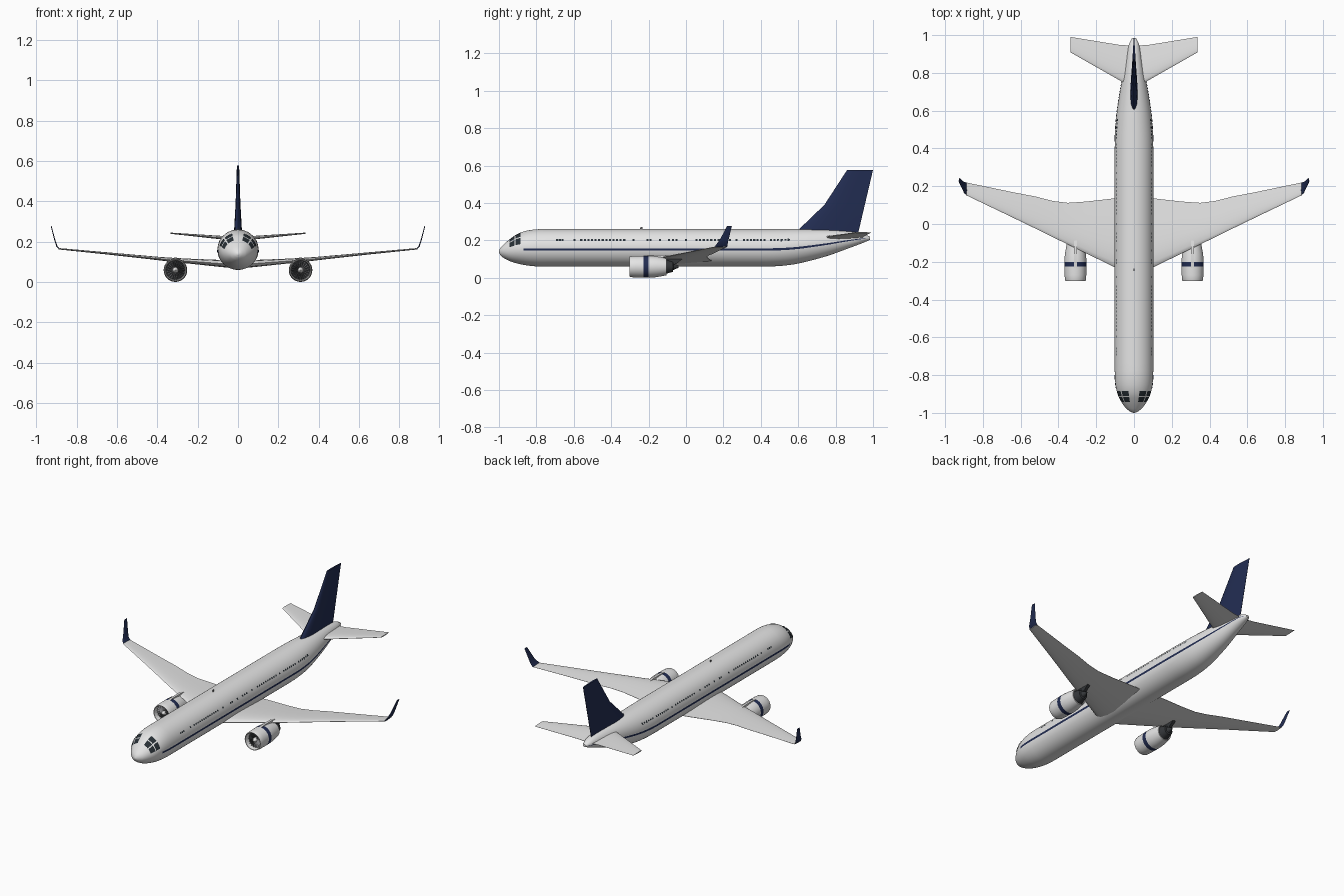
import bpy, bmesh, math
from mathutils import Vector

if "Cube" in bpy.data.objects:
    bpy.data.objects.remove(bpy.data.objects["Cube"])


def material(name, rgb):
    m = bpy.data.materials.new(name)
    m.use_nodes = True
    m.diffuse_color = (*rgb, 1)
    m.node_tree.nodes["Principled BSDF"].inputs["Base Color"].default_value = (*rgb, 1)
    return m


WHITE = material("white paint", (0.78, 0.78, 0.78))
NAVY = material("navy paint", (0.016, 0.026, 0.085))
GLASS = material("dark glass", (0.02, 0.028, 0.035))
DARK = material("dark metal", (0.035, 0.038, 0.042))
GREY = material("grey metal", (0.2, 0.2, 0.21))
parts = []


def finish(name, bm, mats, mirror=False, rule=None):
    """Turn a bmesh into a named object, optionally mirrored left to right."""
    bmesh.ops.recalc_face_normals(bm, faces=bm.faces)
    if rule:
        for f in bm.faces:
            f.material_index = rule(f.calc_center_median())
    mesh = bpy.data.meshes.new(name)
    bm.to_mesh(mesh)
    bm.free()
    for m in mats:
        mesh.materials.append(m)
    ob = bpy.data.objects.new(name, mesh)
    bpy.context.collection.objects.link(ob)
    if mirror:
        mod = ob.modifiers.new("mirror", "MIRROR")
        mod.use_mirror_merge = False
    parts.append(ob)
    return ob


def bridge(bm, rings, caps=True):
    """Skin a list of closed rings of points."""
    loops = [[bm.verts.new(p) for p in ring] for ring in rings]
    n = len(loops[0])
    for a, b in zip(loops, loops[1:]):
        for i in range(n):
            j = (i + 1) % n
            bm.faces.new((a[i], a[j], b[j], b[i]))
    if caps:
        bm.faces.new(loops[0])
        bm.faces.new(loops[-1])


# Fuselage stations: y, top z, bottom z, half width
STATIONS = [
    (-1.0, .143, .135, .004), (-.993, .158, .122, .02), (-.975, .178, .106, .043),
    (-.94, .208, .088, .068), (-.9, .235, .076, .087), (-.85, .252, .066, .098),
    (-.78, .26, .06, .102), (-.6, .26, .06, .102), (.4, .26, .06, .102),
    (.5, .26, .063, .099), (.6, .26, .076, .09), (.75, .257, .115, .066),
    (.87, .248, .158, .043), (.95, .235, .188, .027), (.985, .218, .204, .01)]


def body(y):
    """Smoothly interpolated centre height, half height and half width."""
    s = STATIONS
    k = max(i for i in range(len(s) - 1) if s[i][0] <= y or i == 0)

    def slope(i, c):
        a, b = s[max(i - 1, 0)], s[min(i + 1, len(s) - 1)]
        return (b[c] - a[c]) / (b[0] - a[0])
    h = s[k + 1][0] - s[k][0]
    t = (y - s[k][0]) / h
    top, bottom, half = [
        (1 + 2 * t) * (1 - t) ** 2 * s[k][c] + t * (1 - t) ** 2 * h * slope(k, c)
        + t * t * (3 - 2 * t) * s[k + 1][c] + t * t * (t - 1) * h * slope(k + 1, c)
        if k not in (6, 7) else s[k][c] for c in (1, 2, 3)]
    return (top + bottom) / 2, (top - bottom) / 2, half


def skin(y, angle, lift=0.0):
    zc, rz, rx = body(y)
    return Vector(((rx + lift) * math.cos(angle), y, zc + (rz + lift) * math.sin(angle)))


ys = [a[0] + (b[0] - a[0]) * i / 4 for a, b in zip(STATIONS, STATIONS[1:]) for i in range(4)]
ys.append(STATIONS[-1][0])
bm = bmesh.new()
bridge(bm, [[skin(y, math.tau * i / 48) for i in range(48)] for y in ys])
finish("fuselage", bm, [WHITE])


def patches(name, mat, boxes, lift, ny):
    """Thin painted plates that follow the fuselage: y range and angle range."""
    bm = bmesh.new()
    for y0, y1, a0, a1 in boxes:
        grid = [[bm.verts.new(skin(y0 + (y1 - y0) * i / ny,
                                   math.radians(a0 + (a1 - a0) * j / 3), lift))
                 for j in range(4)] for i in range(ny + 1)]
        for p, q in zip(grid, grid[1:]):
            for j in range(3):
                bm.faces.new((p[j], p[j + 1], q[j + 1], q[j]))
    finish(name, bm, [mat], mirror=True)


patches("side_stripe", NAVY, [(-.87, .975, -8.5, -1.5)], .0015, 120)
panes = [(y, y + .027, a, a + 26) for y in (-.943, -.911) for a in (15, 46)]
patches("cockpit_windows", GLASS, panes, .0025, 5)

# Cabin windows: first y, last y of each row
ROWS = [(-.69, -.66), (-.595, -.595), (-.56, -.33), (-.28, -.28), (-.205, -.19),
        (-.14, -.14), (-.09, -.05), (0, 0), (.055, .235), (.27, .27), (.31, .42), (.455, .55)]
boxes = []
for first, last in ROWS:
    count = round((last - first) / .019) + 1
    for i in range(count):
        y = first + (last - first) * i / max(count - 1, 1)
        boxes.append((y - .0055, y + .0055, 21.5, 27))
patches("cabin_windows", GLASS, boxes, .0015, 1)
patches("rear_doors", GLASS, [(y - .004, y + .004, 19, 28) for y in (.51, .548)], .0012, 1)

# Flying surfaces: half-thickness along the chord
UPPER = [(0, 0), (.02, .2), (.08, .37), (.2, .48), (.35, .5), (.6, .36), (.8, .2), (1, .03)]
FOIL = UPPER + [(t, -h) for t, h in reversed(UPPER[1:])]


def surface(name, mat, sections, normal, mirror=True):
    """Loft an aerofoil; a section is x, z, leading y, trailing y, thickness."""
    bm = bmesh.new()
    n = Vector(normal).normalized()
    bridge(bm, [[Vector((x, le + (te - le) * t, z)) + n * th * h for t, h in FOIL]
                for x, z, le, te, th in sections])
    finish(name, bm, [mat], mirror)


surface("wing", WHITE, [
    (.0, .085, -.28, .14, .038), (.1, .093, -.23, .136, .034), (.25, .104, -.157, .119, .024),
    (.35, .112, -.108, .112, .019), (.43, .12, -.07, .122, .016), (.52, .129, -.025, .145, .014),
    (.65, .142, .038, .17, .011), (.89, .165, .153, .22, .007)], (0, 0, 1))
surface("winglet", NAVY, [
    (.886, .164, .151, .22, .007), (.898, .178, .162, .222, .006),
    (.907, .205, .182, .228, .005), (.926, .277, .22, .245, .004)], (1, 0, -.3))
surface("tailplane", WHITE, [
    (.0, .214, .72, .945, .02), (.07, .219, .757, .947, .018),
    (.335, .242, .908, .99, .006)], (0, 0, 1))
surface("tail_fin", NAVY, [
    (0, .235, .585, .918, .04), (0, .262, .607, .926, .038),
    (0, .39, .74, .956, .024), (0, .577, .862, 1.0, .011)], (1, 0, 0), False)
surface("roof_antenna", GREY, [
    (0, .255, -.25, -.232, .006), (0, .271, -.243, -.233, .004)], (1, 0, 0), False)

# Engines
EX, EZ = .31, .059


def lathe(name, mats, profile, closed=False, rule=None):
    """Spin a profile of y, radius about the engine axis."""
    bm = bmesh.new()
    rings = [[(EX + r * math.cos(math.tau * i / 32), y, EZ + r * math.sin(math.tau * i / 32))
              for i in range(32)] for y, r in profile]
    bridge(bm, rings + rings[:1] if closed else rings, not closed)
    bmesh.ops.remove_doubles(bm, verts=bm.verts, dist=1e-6)
    finish(name, bm, mats, True, rule)


lathe("engine_nacelle", [WHITE, NAVY], [
    (-.3, .05), (-.302, .053), (-.296, .0555), (-.27, .0575), (-.226, .0585), (-.2, .0585),
    (-.16, .056), (-.105, .046), (-.105, .042), (-.16, .046), (-.25, .046), (-.285, .047)],
    True, lambda c: int(-.226 < c.y < -.2 and math.hypot(c.x - EX, c.z - EZ) > .05))
lathe("engine_core", [DARK], [(-.27, .0465), (-.262, .0465), (-.12, .0425), (-.1, .036),
                              (-.07, .027), (-.068, .018), (-.04, .005)])
lathe("engine_spinner", [WHITE], [(-.296, .002), (-.29, .007), (-.28, .012), (-.268, .015)])

bm = bmesh.new()
for k in range(20):
    a = math.tau * k / 20
    corners = [(.013, a, -.279), (.0455, a + .05, -.281), (.0455, a + .19, -.272), (.013, a + .25, -.272)]
    bm.faces.new([bm.verts.new((EX + r * math.cos(t), y, EZ + r * math.sin(t)))
                  for r, t, y in corners])
finish("fan_blades", bm, [GREY], True)


def pylon(name, mat, outline, half):
    bm = bmesh.new()
    bridge(bm, [[(EX + s * half, y, z) for y, z in outline] for s in (-1, 1)])
    finish(name, bm, [mat], True)


pylon("engine_pylon", WHITE, [(-.262, .112), (-.2, .122), (-.12, .122), (-.02, .11),
                              (-.02, .1), (-.1, .085), (-.2, .105)], .007)
pylon("pylon_fairing", DARK, [(-.11, .1), (-.02, .1), (-.05, .075), (-.1, .06)], .009)

# Smooth shading with crisp edges
bpy.ops.object.select_all(action="DESELECT")
for ob in parts:
    ob.select_set(True)
bpy.context.view_layer.objects.active = parts[0]
bpy.ops.object.shade_smooth_by_angle(angle=math.radians(35))
